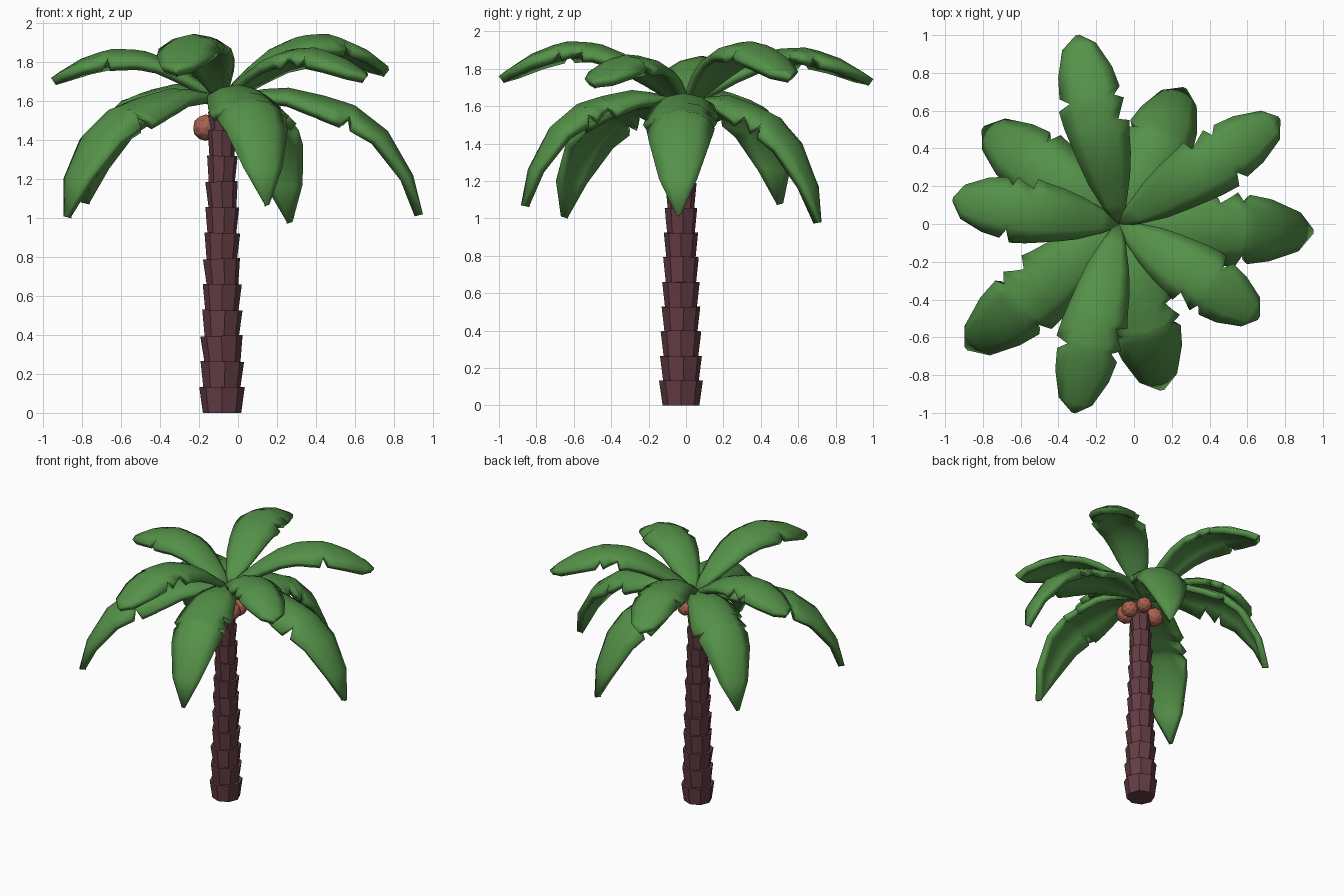
import bpy, bmesh, math
from mathutils import Vector, Matrix

if "Cube" in bpy.data.objects:
    bpy.data.objects.remove(bpy.data.objects["Cube"])


def material(name, rgb):
    m = bpy.data.materials.new(name)
    m.diffuse_color = (*rgb, 1)
    m.use_nodes = True
    m.node_tree.nodes["Principled BSDF"].inputs["Base Color"].default_value = m.diffuse_color
    return m


GREEN = material("leaf green", (0.09, 0.285, 0.066))
BARK = material("bark brown", (0.125, 0.046, 0.058))
NUT = material("nut brown", (0.38, 0.12, 0.08))


def finish(bm, name, mat, smooth_angle=None):
    me = bpy.data.meshes.new(name)
    bm.to_mesh(me)
    bm.free()
    me.materials.append(mat)
    if smooth_angle:
        me.shade_smooth()
        me.set_sharp_from_angle(angle=math.radians(smooth_angle))
    ob = bpy.data.objects.new(name, me)
    bpy.context.collection.objects.link(ob)
    return ob


# Trunk: stacked flared collars, each narrower at its foot
bm = bmesh.new()
COLLARS, STEP = 12, 0.132
for i in range(COLLARS):
    top = 0.117 - 0.0042 * i
    z0 = max(0, i * STEP - 0.012)
    z1 = min((i + 1) * STEP, 1.55)
    tilt = Matrix.Rotation(0.04 * math.sin(i * 2.1 + 0.6), 4, 'Y') if i else Matrix()
    mid = Matrix.Translation((-0.082, -0.027, (z0 + z1) / 2))
    bmesh.ops.create_cone(bm, cap_ends=True, segments=8, radius1=top * 0.84,
                          radius2=top, depth=z1 - z0,
                          matrix=mid @ tilt @ Matrix.Rotation(0.13 * (i % 2), 4, 'Z'))
finish(bm, "trunk", BARK)

# Coconuts under the crown
for i, (x, y, z, r) in enumerate([(-0.165, 0.02, 1.465, 0.068),
                                  (0.0, -0.085, 1.475, 0.07),
                                  (0.02, -0.02, 1.48, 0.06),
                                  (-0.04, 0.065, 1.50, 0.055)]):
    bm = bmesh.new()
    bmesh.ops.create_icosphere(bm, subdivisions=2, radius=r,
                               matrix=Matrix.Translation((x, y, z)))
    finish(bm, f"coconut_{i + 1}", NUT)

# Frond midribs as (distance, height)
UPPER = [(0, 1.62), (0.15, 1.73), (0.3, 1.84), (0.48, 1.905), (0.65, 1.915),
         (0.8, 1.88), (0.92, 1.82), (1.03, 1.745)]
LOWER = [(0, 1.62), (0.15, 1.66), (0.34, 1.67), (0.52, 1.63), (0.68, 1.58),
         (0.86, 1.44), (0.98, 1.22), (1.03, 1.02)]
# Outline: distance, left half width, right half width (with torn notches)
OUTLINE = [(0, .02, .02), (.1, .075, .075), (.22, .13, .13), (.34, .165, .16),
           (.46, .185, .185), (.52, .2, .195), (.545, .135, .2),
           (.6, .165, .205), (.66, .195, .21), (.685, .14, .135), (.73, .185, .19),
           (.85, .165, .17), (.98, .1, .11), (1.03, .012, .012)]


def rib_point(rib, r):
    for (r0, z0), (r1, z1) in zip(rib, rib[1:]):
        if r <= r1 + 1e-6:
            return z0 + (z1 - z0) * (r - r0) / (r1 - r0)


def frond(name, rib, tip, width, peak=0.0, flip=False):
    """Thick arched leaf: five points across, following the midrib."""
    root = Vector((-0.08, 0, 0))
    out = Vector((tip[0], tip[1], 0)) - root
    scale = out.length / 1.03
    out.normalize()
    side = Vector((-out.y, out.x, 0))
    dz = tip[2] - rib[-1][1]
    bm = bmesh.new()
    rows = []
    for r, wl, wr in OUTLINE:
        if flip:
            wl, wr = wr, wl
        wl, wr = wl * width, wr * width
        z = rib_point(rib, r)
        a, b = max(0, r - 0.07), min(1.03, r + 0.07)
        tangent = (out * (b - a) + Vector((0, 0, rib_point(rib, b) - rib_point(rib, a)))).normalized()
        down = tangent.cross(side)
        if down.z > 0:
            down.negate()
        t = r / 1.03
        p = root + out * (r * scale) + Vector((0, 0, z + dz * t + peak * math.sin(math.pi * t)))
        row = []
        for w in (wl, min(0.11, 0.58 * wl), 0, -min(0.11, 0.58 * wr), -wr):
            row.append(bm.verts.new(p + side * w + down * (2.3 * w * w)))
        rows.append(row)
    for a, b in zip(rows, rows[1:]):
        for k in range(4):
            bm.faces.new((a[k], a[k + 1], b[k + 1], b[k]))
    ob = finish(bm, name, GREEN, 40)
    mod = ob.modifiers.new("thickness", 'SOLIDIFY')
    mod.thickness = 0.045
    mod.offset = -1


# Crown: five raised fronds and five drooping ones between them
for i, (tip, peak) in enumerate([((-0.30, 1.0, 1.745), 0.0), ((0.77, 0.56, 1.76), 0.025),
                                 ((0.66, -0.50, 1.73), -0.03), ((-0.32, -1.0, 1.76), 0.025),
                                 ((-0.96, 0.13, 1.72), -0.03)]):
    frond(f"upper_frond_{i + 1}", UPPER, tip, 0.87, peak, i % 2 == 0)
for i, tip in enumerate([(0.95, -0.04, 1.02), (0.27, 0.72, 0.98), (-0.80, 0.51, 1.08),
                         (-0.89, -0.66, 1.01), (0.15, -0.88, 1.07)]):
    frond(f"lower_frond_{i + 1}", LOWER, tip, 0.98, 0.0, i % 2 == 1)
